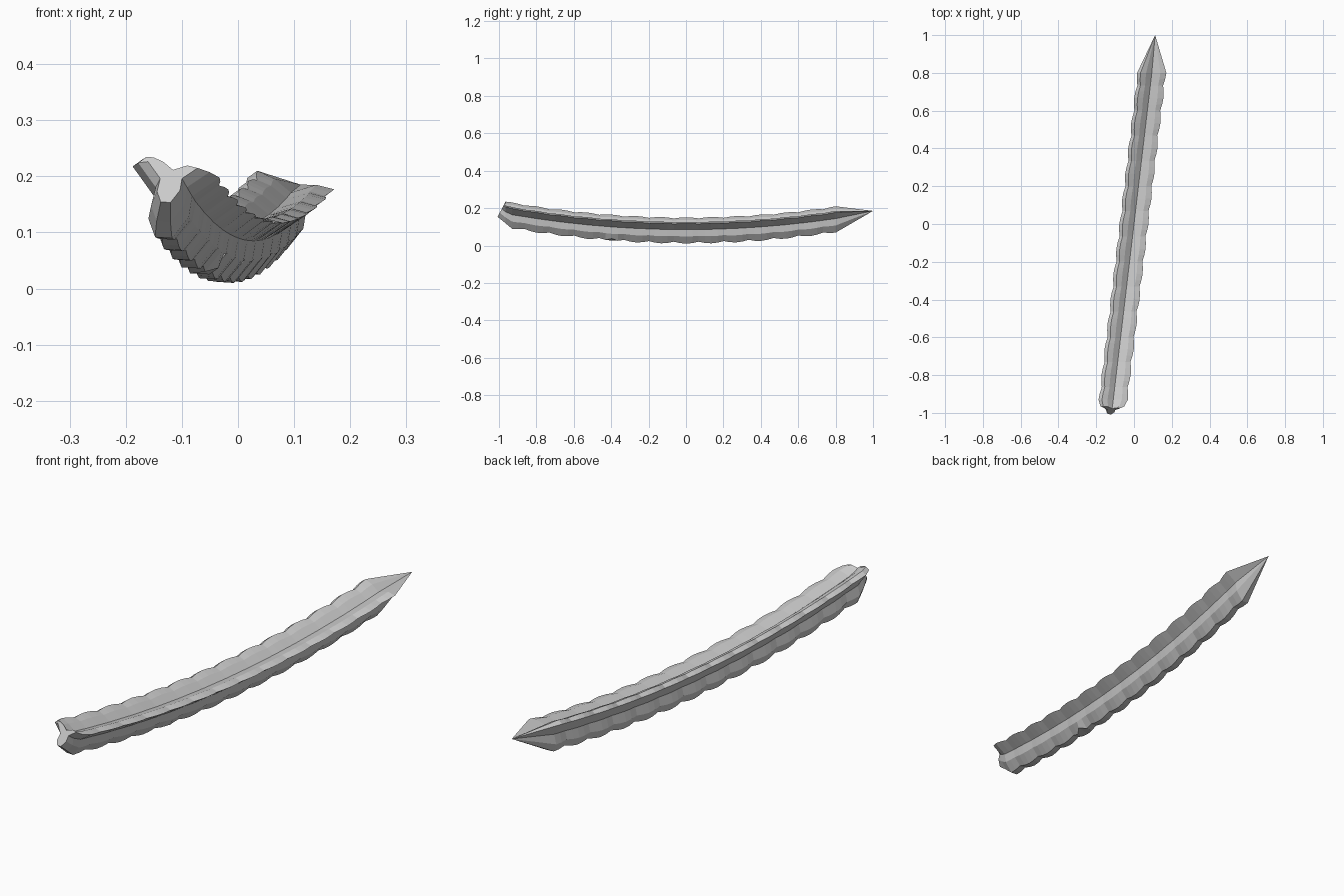
import bpy, bmesh, math

cube = bpy.data.objects.get("Cube")
if cube:
    bpy.data.objects.remove(cube, do_unlink=True)

grey = bpy.data.materials.new("plain grey")
grey.use_nodes = True
colour = (0.6, 0.6, 0.6, 1)
grey.diffuse_color = colour
grey.node_tree.nodes["Principled BSDF"].inputs["Base Color"].default_value = colour

# Three-lobed cross-section: left lobe, top groove, right lobe, side groove, keel, side groove
CENTRE_Z = 0.085
PROFILE = [(-0.078, 0.128), (-0.06, 0.141), (-0.03, 0.127), (0.0, 0.102),
           (0.045, 0.116), (0.077, 0.108), (0.028, 0.075), (0.022, 0.038),
           (-0.008, 0.0), (-0.038, 0.002), (-0.05, 0.035), (-0.04, 0.075)]
START, END, SCALLOPS, STEPS = -0.93, 0.8, 13, 4


def spine(y):
    """Gently sagging centre line of the stem."""
    return 0.118 * y, 0.01 + 0.092 * y * y + CENTRE_Z


def section(y, scale=1.0, pinch=0.0, lift=0.0, slant=0.0):
    cx, cz = spine(y)
    points = []
    for px, pz in PROFILE:
        dx, dz = px, pz - CENTRE_Z
        reach = min(1, math.hypot(dx, dz) / 0.08)
        k = scale * (1 - pinch * reach)
        points.append((cx + dx * k, y + slant * dz, cz + lift + dz * k))
    return points


bm = bmesh.new()
rings = []


def add_ring(points):
    rings.append([bm.verts.new(p) for p in points])


# Blunt slanted front end
add_ring(section(-0.982, scale=0.57, lift=0.018, slant=0.3))
add_ring(section(-0.965, scale=0.82, lift=0.008))

# Scalloped body
count = SCALLOPS * STEPS
for i in range(count + 1):
    y = START + (END - START) * i / count
    wave = abs(math.sin(math.pi * (i / STEPS + 0.5)))
    add_ring(section(y, pinch=0.12 * (1 - wave)))

# Small spur on the keel
spur = min((r[8] for r in rings), key=lambda v: abs(v.co.y + 0.39))
spur.co.x += 0.02
spur.co.z += 0.012

# Side faces, front cap and pointed back end
n = len(PROFILE)
for a, b in zip(rings, rings[1:]):
    for j in range(n):
        k = (j + 1) % n
        bm.faces.new((a[j], a[k], b[k], b[j]))
bm.faces.new(rings[0])
tip = bm.verts.new((0.112, 1.0, 0.185))
for j in range(n):
    bm.faces.new((rings[-1][j], rings[-1][(j + 1) % n], tip))
bmesh.ops.recalc_face_normals(bm, faces=bm.faces)

mesh = bpy.data.meshes.new("ridged_stem")
bm.to_mesh(mesh)
bm.free()
mesh.materials.append(grey)
stem = bpy.data.objects.new("ridged_stem", mesh)
bpy.context.collection.objects.link(stem)
